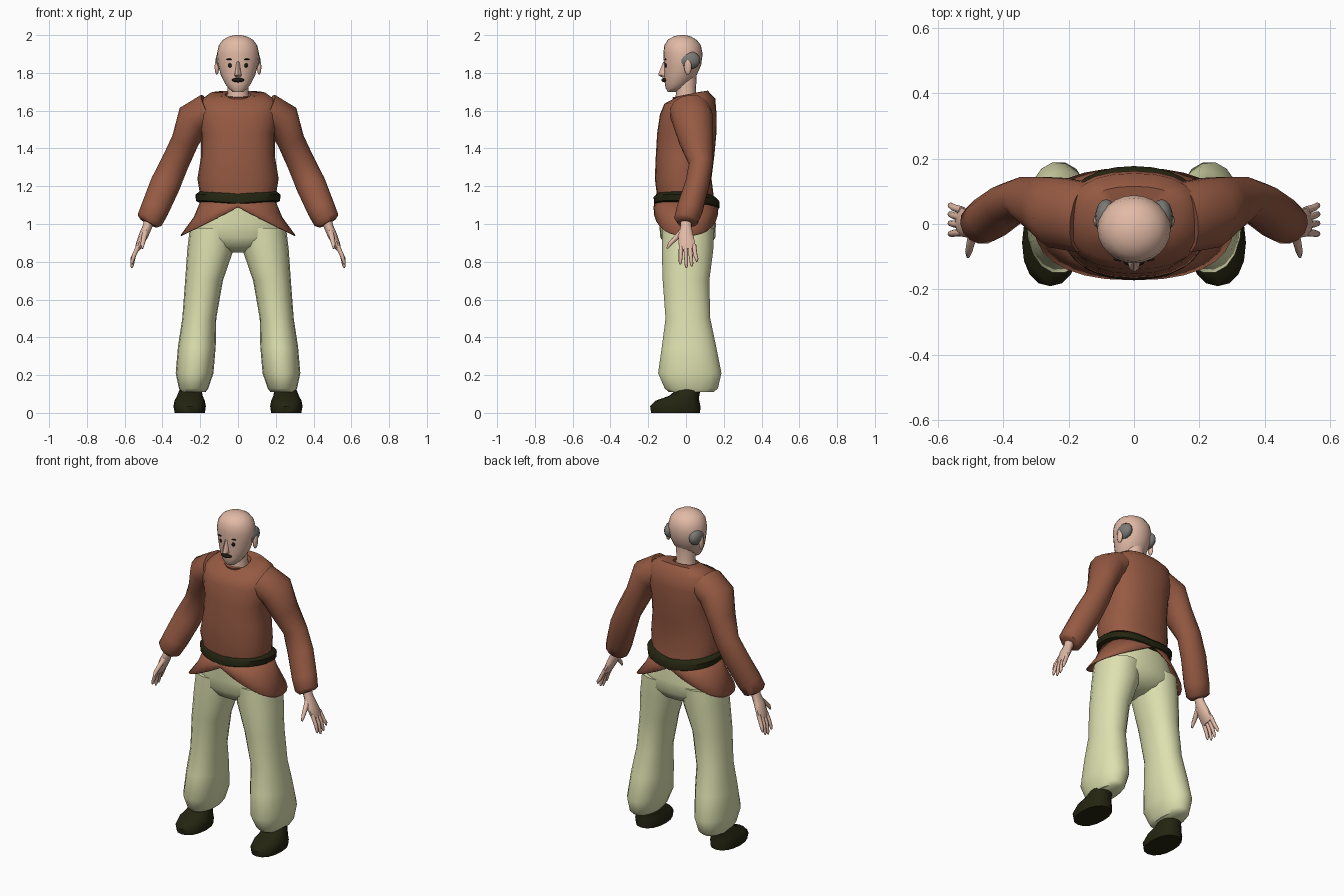
import bpy, bmesh, math
from mathutils import Vector, Matrix


def material(name, r, g, b):
    lin = lambda c: ((c / 255 + 0.055) / 1.055) ** 2.4 if c > 10 else c / 255 / 12.92
    m = bpy.data.materials.new(name)
    m.diffuse_color = (lin(r), lin(g), lin(b), 1)
    return m


TUNIC = material("rust cloth", 150, 90, 67)
PANTS = material("pale green cloth", 222, 225, 176)
SKIN = material("skin", 226, 186, 166)
DARK = material("dark leather", 36, 36, 17)
GREY = material("grey hair", 124, 122, 118)
BLACK = material("black brown", 28, 25, 17)


def finish(name, bm, mat, mirror=False, angle=50):
    bmesh.ops.recalc_face_normals(bm, faces=bm.faces[:])
    me = bpy.data.meshes.new(name)
    bm.to_mesh(me)
    bm.free()
    me.materials.append(mat)
    ob = bpy.data.objects.new(name, me)
    bpy.context.collection.objects.link(ob)
    bpy.ops.object.select_all(action='DESELECT')
    ob.select_set(True)
    bpy.context.view_layer.objects.active = ob
    bpy.ops.object.shade_smooth_by_angle(angle=math.radians(angle))
    if mirror:
        ob.modifiers.new("Mirror", 'MIRROR')
    return ob


def skin_rings(bm, rings, cap):
    loops = [[bm.verts.new(p) for p in r] for r in rings]
    n = len(loops[0])
    for a, b in zip(loops, loops[1:]):
        for i in range(n):
            j = (i + 1) % n
            bm.faces.new((a[i], a[j], b[j], b[i]))
    if cap:
        bm.faces.new(loops[0])
        bm.faces.new(loops[-1])


def stack(name, rows, mat, n=20, e=1.0, zf=None, mirror=False, cap=True):
    """Horizontal rings: (cx, cy, z, rx, ry, slope in y)."""
    rings = []
    for cx, cy, z, rx, ry, *s in rows:
        ring = []
        for k in range(n):
            a = 2 * math.pi * k / n
            c, d = math.cos(a), math.sin(a)
            x = rx * math.copysign(abs(c) ** e, c)
            y = ry * math.copysign(abs(d) ** e, d)
            h = z + (s[0] * y if s else 0) + (zf(z, c, d) if zf else 0)
            ring.append((cx + x, cy + y, h))
        rings.append(ring)
    bm = bmesh.new()
    skin_rings(bm, rings, cap)
    return finish(name, bm, mat, mirror)


def limb(name, rows, mat, n=12):
    """Rings square to a path: (x, y, z, radius along y, radius across)."""
    pts = [Vector(r[:3]) for r in rows]
    rings = []
    for i, r in enumerate(rows):
        t = (pts[min(i + 1, len(pts) - 1)] - pts[max(i - 1, 0)]).normalized()
        u = Vector((0, 1, 0))
        u = (u - t * u.dot(t)).normalized()
        v = t.cross(u)
        rings.append([pts[i] + u * r[3] * math.sin(2 * math.pi * k / n)
                      + v * r[4] * math.cos(2 * math.pi * k / n) for k in range(n)])
    bm = bmesh.new()
    skin_rings(bm, rings, True)
    return finish(name, bm, mat, True)


def ball(name, loc, size, mat, mirror=False, seg=14):
    bm = bmesh.new()
    bmesh.ops.create_uvsphere(bm, u_segments=seg, v_segments=8, radius=1,
                              matrix=Matrix.Translation(loc) @ Matrix.Diagonal((*size, 1)))
    return finish(name, bm, mat, mirror)


# Tunic body, sloping up to the back of the collar
stack("tunic_body", [
    (0, 0, 1.12, .195, .15), (0, -.015, 1.24, .215, .15), (0, -.005, 1.36, .195, .155),
    (0, .004, 1.48, .195, .157), (0, .012, 1.58, .22, .15), (0, .02, 1.65, .205, .135, .1),
    (0, .035, 1.69, .15, .08, .2), (0, 0, 1.685, .068, .072, .2), (0, 0, 1.66, .06, .065, .2)],
    TUNIC, 24, .85)

# Sleeves
limb("sleeve", [
    (.15, .02, 1.60, .11, .095), (.235, .035, 1.555, .11, .095), (.28, .055, 1.44, .092, .073),
    (.335, .08, 1.32, .065, .074), (.385, .06, 1.21, .065, .08), (.44, .02, 1.08, .07, .075),
    (.468, 0, 1.02, .064, .07), (.476, -.002, 1.005, .045, .05)], TUNIC, 14)

# Tunic skirt: hem high at front and back, low at the sides
skirt = stack("tunic_skirt", [
    (0, 0, 1.13, .195, .155), (0, 0, 1.11, .235, .168), (0, 0, 1.09, .305, .172)],
    TUNIC, 28, .85, lambda z, c, d: -.15 * abs(c) ** .8 * (1.13 - z) / .04, cap=False)
sol = skirt.modifiers.new("Thickness", 'SOLIDIFY')
sol.thickness = .006

# Belt
stack("belt", [(0, .003, 1.085, .195, .155), (0, .003, 1.097, .222, .173),
               (0, .003, 1.13, .226, .174), (0, .003, 1.15, .2, .155)],
      DARK, 28, .9, lambda z, c, d: .025 * abs(c) - .012 * d)

# Trousers
stack("trouser_hips", [
    (0, 0, 1.12, .185, .145), (0, .008, 1.0, .235, .15), (0, .01, .93, .25, .146),
    (0, .008, .88, .16, .115), (0, .005, .85, .05, .06)], PANTS, 24, .9)
stack("trouser_leg", [
    (.13, .01, .98, .125, .14), (.147, .008, .86, .122, .138), (.18, 0, .70, .1, .125),
    (.205, .01, .50, .09, .12), (.218, .016, .35, .1, .146), (.23, .02, .21, .1, .17),
    (.235, .028, .13, .078, .143), (.237, .028, .11, .065, .12)], PANTS, 18, .92, mirror=True)

# Shoes
stack("shoe", [
    (.255, -.055, 0, .08, .13), (.256, -.057, .035, .086, .133), (.256, -.045, .065, .08, .115),
    (.255, -.01, .09, .068, .08), (.25, .018, .13, .056, .06)], DARK, 16, .9, mirror=True)

# Hands
limb("palm", [
    (.468, 0, 1.03, .03, .026), (.48, 0, .985, .03, .025), (.50, -.002, .94, .042, .025),
    (.525, .006, .885, .046, .018), (.533, .01, .865, .04, .013)], SKIN, 10)
for i, (y0, y1, z1) in enumerate([(-.026, -.03, .785), (-.002, .002, .767),
                                  (.02, .03, .775), (.042, .057, .80)]):
    limb(f"finger_{i + 1}", [
        (.525, y0, .89, .012, .012), (.55, (y0 + y1) / 2, .835, .011, .011),
        (.561, y1, z1 + .015, .009, .009), (.563, y1, z1, .004, .004)], SKIN, 8)
limb("thumb", [(.488, -.015, .965, .018, .016), (.497, -.05, .93, .014, .014),
               (.505, -.085, .895, .011, .011), (.507, -.1, .87, .005, .005)], SKIN, 8)

# Neck and head
stack("neck", [(0, .005, 1.64, .064, .065), (0, 0, 1.70, .055, .052), (0, .002, 1.79, .057, .055)],
      SKIN, 16)
stack("head", [
    (0, -.075, 1.70, .028, .022), (0, -.058, 1.72, .052, .05), (0, -.045, 1.745, .07, .067),
    (0, -.03, 1.785, .09, .085), (0, -.018, 1.84, .105, .098), (0, -.016, 1.90, .112, .104),
    (0, -.018, 1.945, .102, .097), (0, -.02, 1.975, .08, .077), (0, -.02, 1.993, .048, .045),
    (0, -.02, 2.0, .015, .015)], SKIN, 24)

# Face
stack("nose", [(0, -.108, 1.86, .009, .012), (0, -.114, 1.80, .016, .03),
               (0, -.114, 1.788, .02, .033), (0, -.11, 1.775, .011, .014)], SKIN, 8)
ball("moustache", (0, -.112, 1.762), (.034, .019, .012), BLACK)
ball("eye", (.041, -.104, 1.84), (.012, .008, .013), BLACK, True)
ball("eyebrow", (.043, -.108, 1.872), (.02, .006, .004), BLACK, True)

# Ears and side hair
ball("side_hair", (.085, .018, 1.867), (.034, .058, .048), GREY, True, 16)
ball("ear", (.112, .01, 1.832), (.012, .02, .042), SKIN, True)
